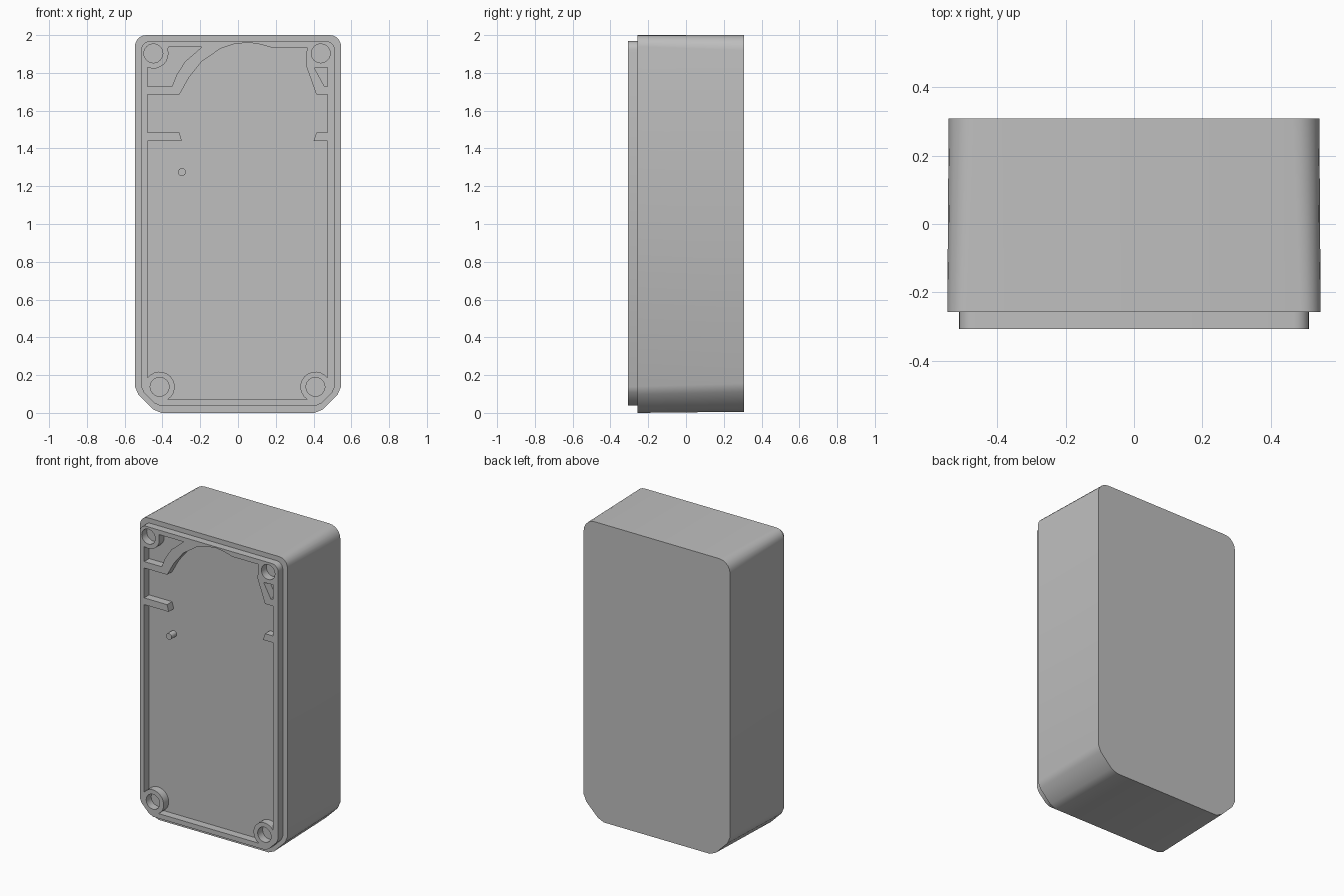
import bpy, bmesh
from math import sin, cos, radians

if "Cube" in bpy.data.objects:
    bpy.data.objects.remove(bpy.data.objects["Cube"], do_unlink=True)

FRONT, STEP, FLOOR, BACK = -0.307, -0.257, -0.254, 0.308

grey = bpy.data.materials.new("plain grey")
grey.use_nodes = True
grey.diffuse_color = (0.52, 0.52, 0.52, 1)
grey.node_tree.nodes["Principled BSDF"].inputs["Base Color"].default_value = grey.diffuse_color


def arc(x, z, r, start, end, n):
    """Points on an arc in the x-z plane, angles in degrees."""
    angles = [radians(start + (end - start) * i / n) for i in range(n + 1)]
    return [(x + r * cos(a), z + r * sin(a)) for a in angles]


def circle(x, z, r, n=24):
    return arc(x, z, r, 0, 360, n)[:-1]


def case_outline(half, bottom, top, r, c):
    """Mirrored outline: softened chamfers below, rounded corners above."""
    side = [(half - c, bottom), (half - 0.7 * c, bottom + 0.13 * c),
            (half - 0.13 * c, bottom + 0.7 * c), (half, bottom + c)]
    side += arc(half - r, top - r, r, 0, 90, 5)
    return side + [(-x, z) for x, z in reversed(side)]


def loft(name, rings):
    """Closed solid through (outline, y) rings."""
    bm = bmesh.new()
    loops = [[bm.verts.new((x, y, z)) for x, z in pts] for pts, y in rings]
    for a, b in zip(loops, loops[1:]):
        for i in range(len(a)):
            j = (i + 1) % len(a)
            bm.faces.new((a[i], a[j], b[j], b[i]))
    bm.faces.new(loops[0])
    bm.faces.new(loops[-1])
    bmesh.ops.recalc_face_normals(bm, faces=bm.faces)
    mesh = bpy.data.meshes.new(name)
    bm.to_mesh(mesh)
    bm.free()
    mesh.materials.append(grey)
    obj = bpy.data.objects.new(name, mesh)
    bpy.context.collection.objects.link(obj)
    return obj


# Case body with stepped lip
lip = case_outline(0.512, 0.038, 1.968, 0.045, 0.1)
case = loft("case_body", [
    (case_outline(0.542, 0.006, 2.0, 0.08, 0.15), BACK),
    (case_outline(0.546, 0, 2.0, 0.06, 0.14), STEP),
    (lip, STEP), (lip, FRONT)])

# Main recess, running around the lower bosses, ribs and curved top
recess = arc(-0.415, 0.138, 0.08, 144, -58, 12)
recess += arc(0.41, 0.138, 0.08, 238, 36, 12)
recess += [(0.475, 1.44), (0.4, 1.44), (0.415, 1.485), (0.475, 1.485),
           (0.475, 1.685), (0.415, 1.685), (0.36, 1.84), (0.365, 1.935),
           (0.175, 1.935), (0.11, 1.953), (0.055, 1.96), (-0.02, 1.953),
           (-0.09, 1.93), (-0.19, 1.862), (-0.26, 1.775), (-0.31, 1.685),
           (-0.48, 1.685), (-0.48, 1.485), (-0.31, 1.485), (-0.298, 1.44),
           (-0.48, 1.44)]

# Small pockets beside the upper bosses
left_pocket = [(-0.48, 1.728), (-0.35, 1.728), (-0.325, 1.79),
               (-0.28, 1.86), (-0.19, 1.938), (-0.368, 1.938)]
left_pocket += arc(-0.448, 1.903, 0.08, 15, -110, 8) + [(-0.48, 1.828)]
right_pocket = [(0.405, 1.825), (0.458, 1.728), (0.475, 1.728), (0.475, 1.828)]

# Screw holes
cuts = [recess, left_pocket, right_pocket]
cuts += [circle(x, z, 0.05) for x, z in
         ((-0.448, 1.903), (0.438, 1.903), (-0.415, 0.138), (0.41, 0.138))]

bpy.context.view_layer.objects.active = case
for outline in cuts:
    cutter = loft("cutter", [(outline, FRONT - 0.1), (outline, FLOOR)])
    cutter.hide_render = True
    mod = case.modifiers.new("cut", "BOOLEAN")
    mod.operation = "DIFFERENCE"
    mod.solver = "EXACT"
    mod.object = cutter
    bpy.ops.object.modifier_apply(modifier=mod.name)
    bpy.data.objects.remove(cutter, do_unlink=True)

# Locating pin on the recess floor
pin_outline = circle(-0.297, 1.275, 0.021, 16)
pin = loft("locating_pin", [(pin_outline, FLOOR + 0.01), (pin_outline, FRONT)])

# Smooth the rounded corners and bores, keep real edges sharp
for obj in (case, pin):
    bpy.ops.object.select_all(action="DESELECT")
    obj.select_set(True)
    bpy.context.view_layer.objects.active = obj
    bpy.ops.object.shade_smooth_by_angle(angle=radians(28))
